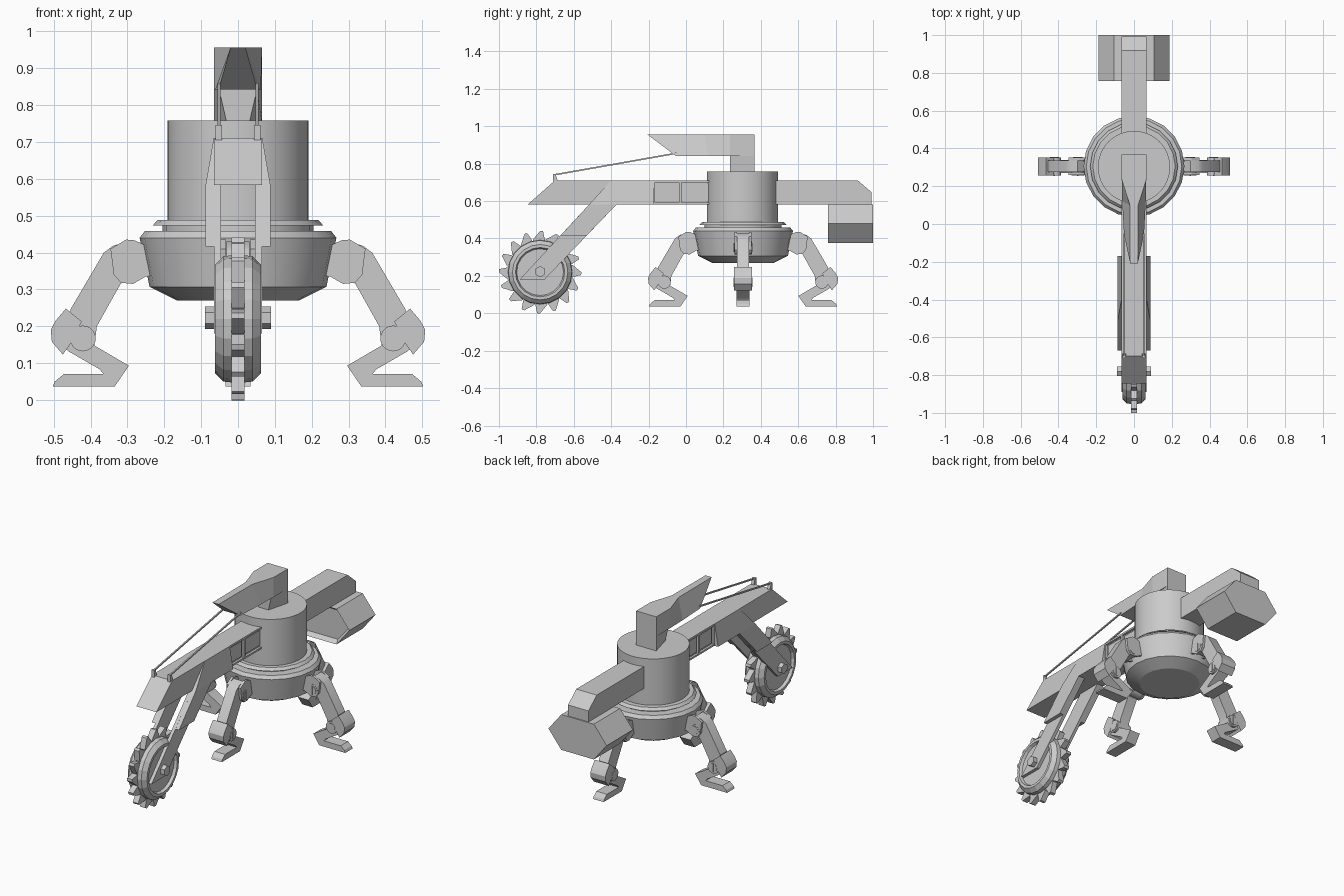
import bpy, bmesh
from math import sin, cos, pi, radians
from mathutils import Matrix, Vector

if "Cube" in bpy.data.objects:
    bpy.data.objects.remove(bpy.data.objects["Cube"])

CY = 0.305            # centre of the turret and base
WY, WZ = -0.78, 0.22  # cutting wheel centre


def finish(name, bm, smooth=None):
    bmesh.ops.recalc_face_normals(bm, faces=bm.faces)
    me = bpy.data.meshes.new(name)
    bm.to_mesh(me)
    bm.free()
    ob = bpy.data.objects.new(name, me)
    bpy.context.collection.objects.link(ob)
    if smooth:
        bpy.ops.object.select_all(action='DESELECT')
        ob.select_set(True)
        bpy.context.view_layer.objects.active = ob
        bpy.ops.object.shade_smooth_by_angle(angle=radians(smooth))
    return ob


def loft(bm, a, b):
    """Closed solid between two matching outlines."""
    va, vb = [bm.verts.new(p) for p in a], [bm.verts.new(p) for p in b]
    bm.faces.new(va)
    bm.faces.new(vb)
    n = len(va)
    for i in range(n):
        j = (i + 1) % n
        bm.faces.new((va[i], va[j], vb[j], vb[i]))


def prism(bm, pts, x0, x1):
    """Extrude a (y, z) outline along x; a third value overrides x1."""
    loft(bm, [(x0, p[0], p[1]) for p in pts],
         [(x1 if len(p) < 3 else (p[2] if x1 > 0 else -p[2]), p[0], p[1]) for p in pts])


def rect(y0, y1, z0, z1):
    return [(y0, z0), (y1, z0), (y1, z1), (y0, z1)]


def lathe(bm, prof, segs, m):
    """Revolve (radius, height) points about z, cap the ends, then transform."""
    rings = [[bm.verts.new(m @ Vector((r * cos(2 * pi * i / segs), r * sin(2 * pi * i / segs), h)))
              for i in range(segs)] for r, h in prof]
    for a, b in zip(rings, rings[1:]):
        for i in range(segs):
            j = (i + 1) % segs
            bm.faces.new((a[i], a[j], b[j], b[i]))
    bm.faces.new(rings[0])
    bm.faces.new(rings[-1])


def x_axis(y, z):
    return Matrix.Translation((0, y, z)) @ Matrix.Rotation(pi / 2, 4, 'Y')


def drum(bm, y, z, r, hw, segs=20):
    lathe(bm, [(r, -hw), (r, hw)], segs, x_axis(y, z))


# Base bowl with stacked rings
bm = bmesh.new()
lathe(bm, [(0.166, 0.27), (0.24, 0.307), (0.267, 0.44), (0.253, 0.458), (0.205, 0.458),
           (0.205, 0.473), (0.232, 0.473), (0.218, 0.488), (0.18, 0.488)], 20,
      Matrix.Translation((0, CY, 0)))
finish("base", bm, 25)

# Turret drum
bm = bmesh.new()
lathe(bm, [(0.191, 0.486), (0.191, 0.758)], 48, Matrix.Translation((0, CY - 0.003, 0)))
finish("turret", bm, 30)

# Legs, modelled once along +y and turned about the base
hip = [(0.20, 0.34), (0.22, 0.40), (0.262, 0.425), (0.283, 0.434), (0.304, 0.435), (0.346, 0.41),
       (0.337, 0.34), (0.318, 0.318), (0.285, 0.315), (0.25, 0.335)]
thigh = [(0.30, 0.43), (0.34, 0.418), (0.364, 0.40), (0.455, 0.245), (0.46, 0.16), (0.425, 0.13),
         (0.39, 0.145), (0.383, 0.20), (0.318, 0.316), (0.27, 0.34), (0.265, 0.40)]
cuff = [(0.467, 0.248), (0.495, 0.215), (0.508, 0.19), (0.505, 0.158), (0.475, 0.123), (0.45, 0.16),
        (0.424, 0.213)]
foot = [(0.48, 0.155), (0.46, 0.132), (0.375, 0.083), (0.365, 0.07), (0.473, 0.07), (0.497, 0.05),
        (0.503, 0.036), (0.335, 0.036), (0.296, 0.093), (0.39, 0.148), (0.42, 0.19)]
for n, name in enumerate(("rear_leg", "left_leg", "front_leg", "right_leg")):
    bm = bmesh.new()
    for s in (-1, 1):
        prism(bm, hip, s * 0.032, s * 0.046)
    prism(bm, thigh, -0.031, 0.031)
    prism(bm, cuff, -0.048, 0.048)
    prism(bm, foot, -0.034, 0.034)
    for y, z in ((0.297, 0.352), (0.421, 0.167)):
        drum(bm, y, z, 0.035, 0.047)
        drum(bm, y, z, 0.025, 0.049)
        prism(bm, rect(y - 0.004, y + 0.004, z - 0.025, z + 0.025), -0.051, 0.051)
    ob = finish(name, bm, 25)
    ob.location = (0, CY, 0)
    ob.rotation_euler.z = n * pi / 2

# Front beam: solid nose, then a narrower core with framed side panels
bm = bmesh.new()
prism(bm, [(-0.845, 0.583), (-0.70, 0.711), (-0.165, 0.711), (-0.165, 0.583)], -0.065, 0.065)
prism(bm, rect(-0.17, 0.2, 0.583, 0.711), -0.052, 0.052)
for y0, y1, z0, z1 in ((-0.17, 0.2, 0.70, 0.711), (-0.17, 0.2, 0.583, 0.593),
                       (-0.038, -0.024, 0.59, 0.705)):
    prism(bm, rect(y0, y1, z0, z1), -0.065, 0.065)
for y0, y1 in ((-0.155, -0.048), (-0.014, 0.13)):
    prism(bm, rect(y0, y1, 0.603, 0.691), -0.057, 0.057)
finish("front_beam", bm)

# Fork: flared upper plate, thick arm and thin blade on each side of the wheel
bm = bmesh.new()
for s in (-1, 1):
    prism(bm, [(-0.40, 0.711, 0.066), (-0.17, 0.711, 0.066), (-0.17, 0.583, 0.088),
               (-0.517, 0.583, 0.088)], s * 0.05, s)
    prism(bm, [(-0.517, 0.583), (-0.37, 0.583), (-0.53, 0.417), (-0.67, 0.417)],
          s * 0.046, s * 0.088)
    prism(bm, [(-0.517, 0.583), (-0.37, 0.583), (-0.757, 0.18), (-0.89, 0.18)],
          s * 0.046, s * 0.065)
finish("wheel_fork", bm)

# Cutting wheel with recessed sides
half = [(0.125, 0.046), (0.132, 0.062), (0.148, 0.062), (0.17, 0.04), (0.172, 0.02)]
bm = bmesh.new()
lathe(bm, half + [(r, -x) for r, x in reversed(half)], 20, x_axis(WY, WZ))
finish("cutting_wheel", bm)

# Saw teeth around the wheel
bm = bmesh.new()
for i in range(16):
    a0 = 2 * pi * i / 16 + 0.05
    tooth = [(0.15, -12), (0.177, -11), (0.22, -7), (0.221, -3), (0.177, 10), (0.15, 11)]
    prism(bm, [(WY + r * cos(a0 + radians(a)), WZ + r * sin(a0 + radians(a))) for r, a in tooth],
          -0.017, 0.017)
finish("wheel_teeth", bm)

# Axle
bm = bmesh.new()
drum(bm, WY, WZ + 0.003, 0.03, 0.09, 6)
finish("wheel_axle", bm)

# Rear beam
bm = bmesh.new()
prism(bm, [(0.42, 0.583), (0.42, 0.711), (0.918, 0.711), (0.993, 0.647), (0.993, 0.583)],
      -0.066, 0.066)
finish("rear_beam", bm)

# Hexagonal counterweight with a recessed front
bm = bmesh.new()
hexa = [(-0.105, 0.583), (0.105, 0.583), (0.188, 0.48), (0.105, 0.377), (-0.105, 0.377),
        (-0.188, 0.48)]
loft(bm, [(x, 0.758, z) for x, z in hexa], [(x, 1.0, z) for x, z in hexa])
bmesh.ops.recalc_face_normals(bm, faces=bm.faces)
front = [f for f in bm.faces if f.normal.y < -0.9]
bmesh.ops.inset_region(bm, faces=front, thickness=0.02)
bmesh.ops.translate(bm, verts=front[0].verts, vec=(0, 0.025, 0))
finish("counterweight", bm)

# Mast on the turret
bm = bmesh.new()
loft(bm, [(-0.065, 0.367, 0.75), (0.065, 0.367, 0.75), (0.03, 0.235, 0.75), (-0.03, 0.235, 0.75)],
     [(-0.065, 0.367, 0.845), (0.065, 0.367, 0.845), (0.052, 0.235, 0.845), (-0.052, 0.235, 0.845)])
finish("mast", bm)


# Jib: square block at the rear, narrowing to a ridge and a slanted tip
def section(y_low, y_high, low, high):
    return [(-low, y_low, 0.842), (low, y_low, 0.842), (high, y_high, 0.957), (-high, y_high, 0.957)]


bm = bmesh.new()
secs = [section(0.367, 0.367, 0.065, 0.065), section(0.235, 0.235, 0.065, 0.065),
        section(0.12, 0.10, 0.062, 0.022), section(-0.055, -0.208, 0.053, 0.02)]
rings = [[bm.verts.new(p) for p in s] for s in secs]
for a, b in zip(rings, rings[1:]):
    for i in range(4):
        bm.faces.new((a[i], a[i - 1], b[i - 1], b[i]))
bm.faces.new(rings[0])
bm.faces.new(rings[-1])
finish("jib", bm)

# Stay cables and their anchor posts
bm = bmesh.new()
for s in (-1, 1):
    x0, x1 = s * 0.048, s * 0.056
    prism(bm, [(-0.706, 0.736), (-0.05, 0.852), (-0.05, 0.86), (-0.706, 0.744)], x0, x1)
    prism(bm, [(-0.71, 0.705), (-0.685, 0.705), (-0.698, 0.746), (-0.71, 0.746)],
          s * 0.043, s * 0.061)
finish("stay_cables", bm)
